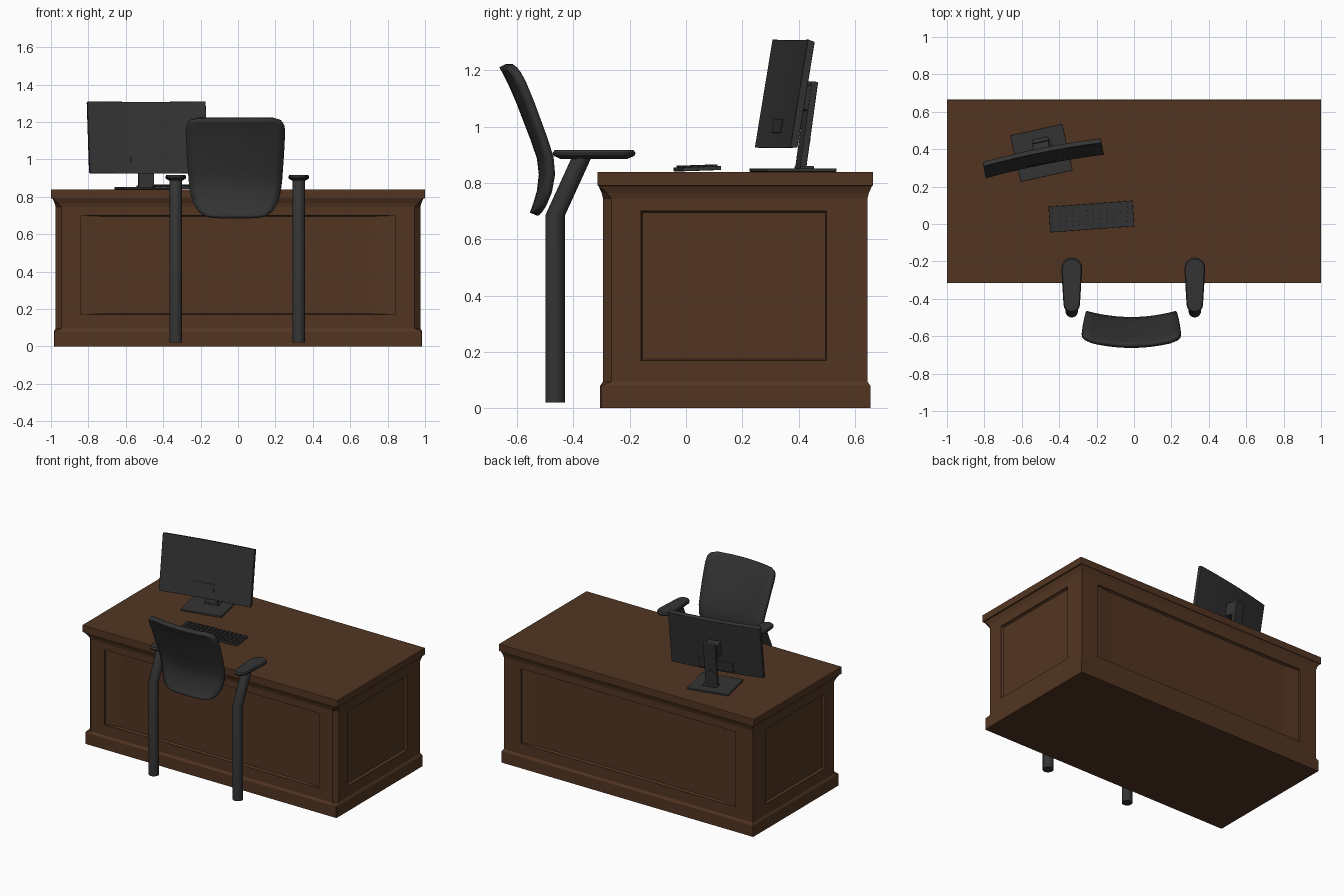
import bpy, bmesh
from math import radians, sin, cos, pi
from mathutils import Matrix, Vector

old = bpy.data.objects.get("Cube")
if old:
    bpy.data.objects.remove(old, do_unlink=True)


def material(name, rgb):
    m = bpy.data.materials.new(name)
    m.use_nodes = True
    m.diffuse_color = (*rgb, 1)
    m.node_tree.nodes["Principled BSDF"].inputs["Base Color"].default_value = (*rgb, 1)
    return m


WOOD = material("brown wood", (0.085, 0.036, 0.016))
PLASTIC = material("dark grey plastic", (0.034, 0.034, 0.035))


def finish(name, bm, mat, bevel=0, smooth=False):
    bmesh.ops.recalc_face_normals(bm, faces=bm.faces)
    mesh = bpy.data.meshes.new(name)
    bm.to_mesh(mesh)
    bm.free()
    mesh.materials.append(mat)
    ob = bpy.data.objects.new(name, mesh)
    bpy.context.collection.objects.link(ob)
    if bevel:
        mod = ob.modifiers.new("Bevel", "BEVEL")
        mod.width, mod.segments = bevel, 2
    if smooth:
        bpy.ops.object.select_all(action="DESELECT")
        ob.select_set(True)
        bpy.context.view_layer.objects.active = ob
        bpy.ops.object.shade_smooth_by_angle(angle=radians(40))
    return ob


def loft(bm, rings):
    """Skin a list of closed rings and cap both ends."""
    rows = [[bm.verts.new(p) for p in ring] for ring in rings]
    n = len(rows[0])
    for a, b in zip(rows, rows[1:]):
        for i in range(n):
            bm.faces.new((a[i], a[(i + 1) % n], b[(i + 1) % n], b[i]))
    bm.faces.new(rows[0][::-1])
    bm.faces.new(rows[-1])


def add_box(bm, size, matrix):
    bmesh.ops.create_cube(bm, size=1, matrix=matrix @ Matrix.Diagonal((*size, 1)))


def box(name, size, matrix, mat, bevel=0):
    bm = bmesh.new()
    add_box(bm, size, matrix)
    return finish(name, bm, mat, bevel)


def pose(loc, yaw=0, tilt=0):
    return (Matrix.Translation(loc) @ Matrix.Rotation(radians(yaw), 4, "Z")
            @ Matrix.Rotation(radians(tilt), 4, "X"))


# Desk: every layer is a plan outline with cut front corners
def plan(grow, z, cut):
    x, front, back = 0.975 + grow, -0.295 - grow, 0.645 + grow
    return [(x, back, z), (-x, back, z), (-x, front + cut, z), (-x + cut, front, z),
            (x - cut, front, z), (x, front + cut, z)]


def desk_layer(name, *levels):
    bm = bmesh.new()
    loft(bm, [plan(*level) for level in levels])
    return bm


finish("desk_plinth", desk_layer("plinth", (0.01, 0, 0.004), (0.01, 0.08, 0.004),
                                 (0.0, 0.095, 0.03)), WOOD)
finish("desk_cove", desk_layer("cove", (0.0, 0.745, 0.03), (0.005, 0.765, 0.02),
                               (0.016, 0.79, 0.004)), WOOD)
box("desk_top", (2, 0.98, 0.05), pose((0, 0.175, 0.815)), WOOD, 0.003)

# Desk body with a recessed panel on each side
bm = desk_layer("body", (0, 0.09, 0.03), (0, 0.75, 0.03))
bmesh.ops.recalc_face_normals(bm, faces=bm.faces)
sides = [f for f in bm.faces if abs(f.normal.z) < 0.1 and f.calc_area() > 0.3]
for face in sides:
    inward = -face.normal.copy()
    along = 1 if abs(inward.x) > 0.5 else 0
    middle = 0.17 if along else 0
    for half, low, high, depth in ((0.33 if along else 0.84, 0.17, 0.70, 0),
                                   (0.33 if along else 0.84, 0.17, 0.70, 0.012),
                                   (0.325 if along else 0.72, 0.175, 0.695, 0.008)):
        bmesh.ops.inset_individual(bm, faces=[face], thickness=0.01)
        centre = face.calc_center_median()
        for v in face.verts:
            v.co[along] = middle + (half if v.co[along] > centre[along] else -half)
            v.co.z = high if v.co.z > centre.z else low
            v.co += inward * depth
finish("desk_body", bm, WOOD)

# Monitor: slightly curved screen, leaning back
screen = pose((-0.486, 0.357, 1.115), 11.3, -9.5)
bm = bmesh.new()
rings = []
for i in range(11):
    u = i / 5 - 1
    bow = 0.006 - 0.012 * u * u
    rings.append([screen @ Vector((0.322 * u, bow + y, z))
                  for y, z in ((-0.013, -0.195), (0.013, -0.19), (0.013, 0.19), (-0.013, 0.195))])
loft(bm, rings)
finish("monitor_screen", bm, PLASTIC, 0.002, True)
box("monitor_front_plate", (0.15, 0.006, 0.05),
    screen @ Matrix.Translation((-0.02, -0.009, -0.115)), PLASTIC)
box("monitor_rear_cover", (0.24, 0.02, 0.07),
    screen @ Matrix.Translation((0, 0.02, -0.14)), PLASTIC, 0.003)
box("monitor_mount", (0.09, 0.07, 0.09),
    screen @ Matrix.Translation((0, 0.045, 0.0)), PLASTIC, 0.004)

# Monitor stand
box("stand_neck", (0.085, 0.024, 0.32), pose((-0.495, 0.428, 1.002), 12, -8), PLASTIC, 0.004)
box("stand_foot", (0.1, 0.05, 0.012), pose((-0.49, 0.42, 0.855), 12), PLASTIC, 0.003)
box("stand_base", (0.285, 0.255, 0.012), pose((-0.495, 0.38, 0.846), 12.5), PLASTIC, 0.002)
bm = bmesh.new()
bmesh.ops.create_cone(bm, cap_ends=True, segments=16, radius1=0.02, radius2=0.02, depth=0.005,
                      matrix=pose((-0.498, 0.435, 0.95), 12, 82))
finish("stand_cable_ring", bm, PLASTIC)

# Keyboard with rows of keys
board = pose((-0.228, 0.04, 0.851), 4.2, 2)
box("keyboard_case", (0.45, 0.137, 0.014), board, PLASTIC, 0.002)
bm = bmesh.new()
pitch = 0.031
for row in range(5):
    shift = 0.004 * (row % 2)
    for col in range(14):
        if row == 0 and 4 <= col <= 8:
            continue
        add_box(bm, (0.025, 0.018, 0.007), board @ Matrix.Translation(
            ((col - 6.5) * pitch + shift - 0.002, (row - 2) * 0.024, 0.009)))
add_box(bm, (0.148, 0.018, 0.007),
        board @ Matrix.Translation((-0.5 * pitch - 0.002, -0.048, 0.009)))
finish("keyboard_keys", bm, PLASTIC)

# Chair back: curved shell, rows of height, depth and half width
rows = [(0.69, -0.543, 0.12), (0.70, -0.539, 0.165), (0.725, -0.53, 0.2), (0.77, -0.517, 0.225),
        (0.83, -0.51, 0.24), (0.89, -0.517, 0.247), (0.96, -0.541, 0.252), (1.03, -0.568, 0.257),
        (1.09, -0.591, 0.26), (1.15, -0.617, 0.263), (1.185, -0.634, 0.26), (1.205, -0.645, 0.245),
        (1.217, -0.651, 0.205)]
bm = bmesh.new()
grid = []
for z, y, half in rows:
    line = []
    for i in range(13):
        u = i / 6 - 1
        line.append(bm.verts.new((half * u - 0.014, y + 0.035 * (u * half / 0.25) ** 2, z)))
    grid.append(line)
for a, b in zip(grid, grid[1:]):
    for i in range(12):
        bm.faces.new((a[i], a[i + 1], b[i + 1], b[i]))
back = finish("chair_back", bm, PLASTIC, 0, True)
shell = back.modifiers.new("Thickness", "SOLIDIFY")
shell.thickness, shell.offset = 0.026, 0

# Chair arms: bent post and rounded pad on both sides
for side, x in (("left", 0.325), ("right", -0.333)):
    bm = bmesh.new()
    loft(bm, [[(x + 0.034 * cos(t * pi / 8), y + 0.035 * sin(t * pi / 8), z) for t in range(16)]
              for y, z in ((-0.465, 0.02), (-0.465, 0.685), (-0.37, 0.893))])
    finish(side + "_arm_post", bm, PLASTIC, 0, True)

    outline = [(0.056 * cos(t * pi / 8), -0.235 + 0.056 * sin(t * pi / 8)) for t in range(9)]
    outline += [(0.044 * cos(t * pi / 8), -0.43 + 0.044 * sin(t * pi / 8)) for t in range(8, 17)]
    bm = bmesh.new()
    loft(bm, [[(x + px * s, -0.33 + (py + 0.33) * (0.5 + s / 2), z) for px, py in outline]
              for s, z in ((0.62, 0.886), (0.95, 0.897), (1.0, 0.907), (0.9, 0.917))])
    finish(side + "_arm_pad", bm, PLASTIC, 0, True)
